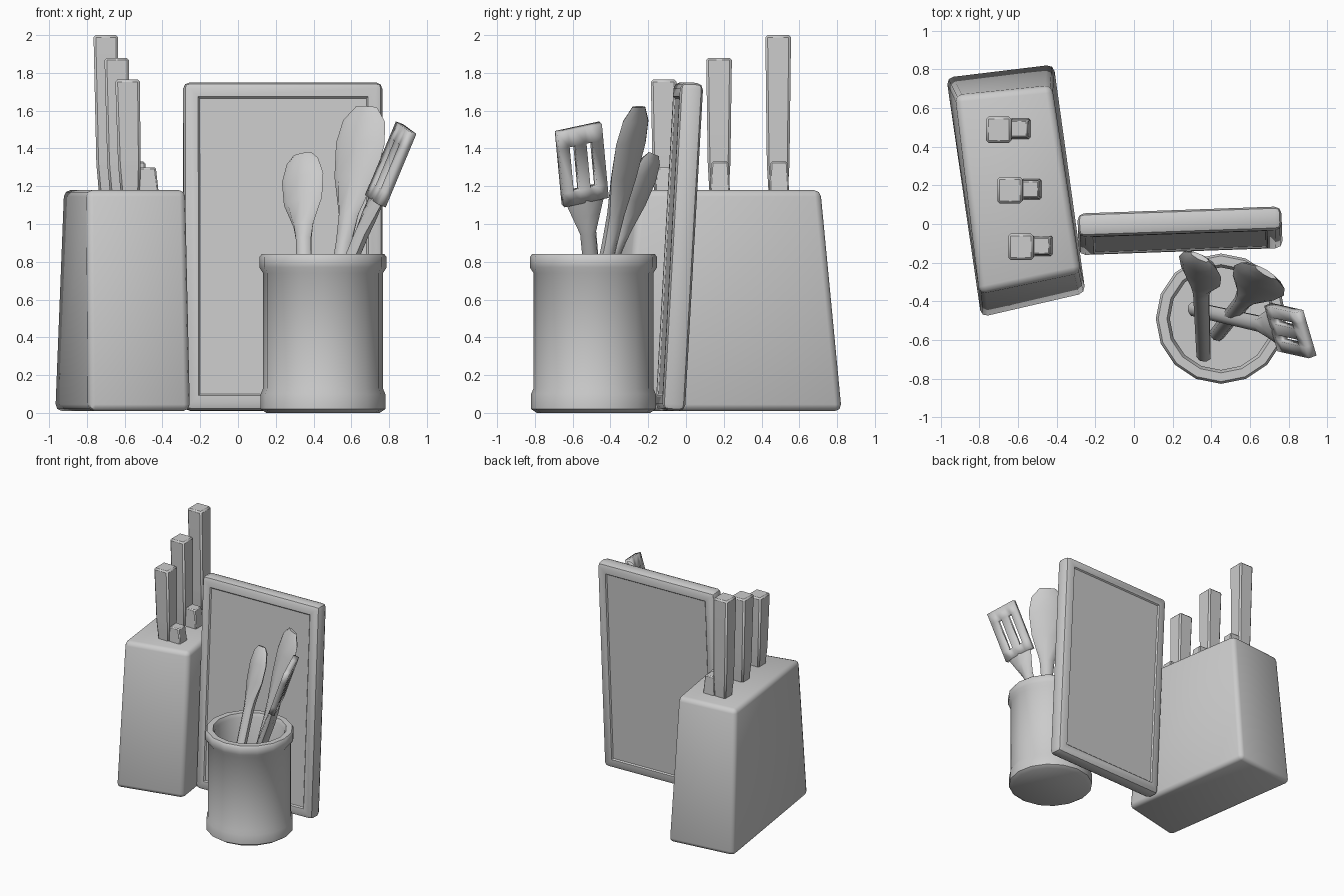
import bpy, bmesh, math
from mathutils import Vector, Matrix

if "Cube" in bpy.data.objects:
    bpy.data.objects.remove(bpy.data.objects["Cube"])

grey = bpy.data.materials.new("light_grey")
grey.diffuse_color = (0.6, 0.6, 0.6, 1)
grey.use_nodes = True
grey.node_tree.nodes["Principled BSDF"].inputs["Base Color"].default_value = grey.diffuse_color


def finish(name, bm, angle=40):
    bmesh.ops.recalc_face_normals(bm, faces=bm.faces)
    me = bpy.data.meshes.new(name)
    bm.to_mesh(me)
    bm.free()
    me.materials.append(grey)
    ob = bpy.data.objects.new(name, me)
    bpy.context.collection.objects.link(ob)
    bpy.ops.object.select_all(action='DESELECT')
    ob.select_set(True)
    bpy.context.view_layer.objects.active = ob
    bpy.ops.object.shade_smooth_by_angle(angle=math.radians(angle))
    return ob


def loft(rings, closed_caps=True):
    """Skin a list of equal-length point rings."""
    bm = bmesh.new()
    vs = [[bm.verts.new(p) for p in r] for r in rings]
    n = len(vs[0])
    for a, b in zip(vs, vs[1:]):
        for i in range(n):
            bm.faces.new((a[i], a[(i + 1) % n], b[(i + 1) % n], b[i]))
    if closed_caps:
        bm.faces.new(vs[0][::-1])
        bm.faces.new(vs[-1])
    return bm


def bevel(bm, width, seg=2):
    bmesh.ops.recalc_face_normals(bm, faces=bm.faces)
    bmesh.ops.bevel(bm, geom=bm.edges[:], offset=width, segments=seg,
                    profile=0.5, affect='EDGES')


def rect(x, y, z, hx, hy):
    return [(x - hx, y - hy, z), (x + hx, y - hy, z), (x + hx, y + hy, z), (x - hx, y + hy, z)]


# Knife block: tapered four-sided body
low = [(-0.79, -0.485), (-0.25, -0.36), (-0.415, 0.828), (-0.972, 0.76)]
top = [(-0.80, -0.36), (-0.275, -0.25), (-0.425, 0.715), (-0.925, 0.665)]
bm = loft([[(x, y, 0.01) for x, y in low], [(x, y, 1.18) for x, y in top]])
bevel(bm, 0.035)
finish("knife_block", bm, 50)

# Knives: handle with a short bolster beside it
for i, (x, y, h, b) in enumerate([(-0.70, 0.488, 2.0, 1.33),
                                  (-0.642, 0.175, 1.88, 1.33),
                                  (-0.585, -0.118, 1.765, 1.30)]):
    bm = loft([rect(x + 0.015, y, 1.15, 0.05, 0.05),
               rect(x + 0.01, y, 1.32, 0.06, 0.06),
               rect(x, y, h, 0.065, 0.068)])
    bevel(bm, 0.012, 1)
    finish(f"knife_handle_{i + 1}", bm, 40)
    bm = loft([rect(x + 0.115, y + 0.005, 1.12, 0.055, 0.055),
               rect(x + 0.105, y + 0.005, b, 0.045, 0.045)])
    bevel(bm, 0.008, 1)
    finish(f"knife_bolster_{i + 1}", bm, 40)

# Cutting board: leaning slab with shallow recessed panels
bm = bmesh.new()
bmesh.ops.create_cube(bm, size=1, matrix=Matrix.Diagonal((1.055, 0.122, 1.74, 1)))
bevel(bm, 0.035)
big = [f for f in bm.faces if f.calc_area() > 1]
bmesh.ops.inset_individual(bm, faces=big, thickness=0.06, depth=0)
bmesh.ops.inset_individual(bm, faces=big, thickness=0.012, depth=-0.01)
bm.transform(Matrix.Translation((0.238, -0.035, 0.88))
             @ Matrix.Rotation(math.radians(2), 4, 'Z')
             @ Matrix.Rotation(-0.056, 4, 'X'))
finish("cutting_board", bm, 40)

# Utensil crock: turned hollow pot with rim and foot band
profile = [(0.30, 0.0), (0.33, 0.02), (0.33, 0.10), (0.317, 0.13), (0.317, 0.74),
           (0.337, 0.77), (0.337, 0.825), (0.325, 0.84), (0.28, 0.84),
           (0.265, 0.81), (0.265, 0.10)]
N = 16
bm = loft([[(0.45 + r * math.cos(k * math.tau / N), -0.49 + r * math.sin(k * math.tau / N), z)
            for k in range(N)] for r, z in profile])
finish("utensil_crock", bm, 45)


def frame(base, tip, wide):
    base, tip, w = Vector(base), Vector(tip), Vector(wide)
    axis = (tip - base).normalized()
    w = (w - axis * w.dot(axis)).normalized()
    return base, tip, w, axis.cross(w)


def utensil(name, base, tip, wide, sections):
    """Eight-sided loft; sections are (t along axis, half width, half thickness)."""
    base, tip, w, n = frame(base, tip, wide)
    rings = []
    for t, hw, ht in sections:
        c = base.lerp(tip, t)
        rings.append([c + w * hw * math.cos(k * math.tau / 8) + n * ht * math.sin(k * math.tau / 8)
                      for k in range(8)])
    finish(name, loft(rings), 50)


# Spoons
utensil("small_spoon", (0.36, -0.68, 0.12), (0.34, -0.17, 1.37), (0.84, -0.5, 0),
        [(0, .04, .035), (.64, .045, .04), (.70, .06, .04), (.80, .115, .035),
         (.90, .125, .035), (.97, .095, .03), (1, .055, .015)])
utensil("large_spoon", (0.43, -0.57, 0.12), (0.68, -0.25, 1.62), (0.84, -0.5, 0),
        [(0, .04, .035), (.52, .045, .04), (.62, .06, .04), (.75, .125, .035),
         (.87, .15, .035), (.95, .13, .03), (1, .065, .015)])

# Slotted spatula: handle, then a blade grid with open slots
sp = ((0.31, -0.44, 0.12), (0.89, -0.57, 1.51), (0.35, -0.93, 0))
utensil("spatula_handle", *sp, [(0, .04, .035), (.60, .045, .04), (.67, .08, .035), (.74, .115, .02)])
base, tip, w, n = frame(*sp)
cols = [-0.125, -0.065, -0.03, 0.03, 0.065, 0.125]
rows = [0.72, 0.77, 0.94, 1.0]
bm = bmesh.new()
g = [[bm.verts.new(base.lerp(tip, t) + w * c) for c in cols] for t in rows]
for r in range(3):
    for c in range(5):
        if not (r == 1 and c in (1, 3)):
            bm.faces.new((g[r][c], g[r][c + 1], g[r + 1][c + 1], g[r + 1][c]))
blade = finish("spatula_blade", bm, 40)
mod = blade.modifiers.new("thickness", 'SOLIDIFY')
mod.thickness = 0.045
mod.offset = 0
